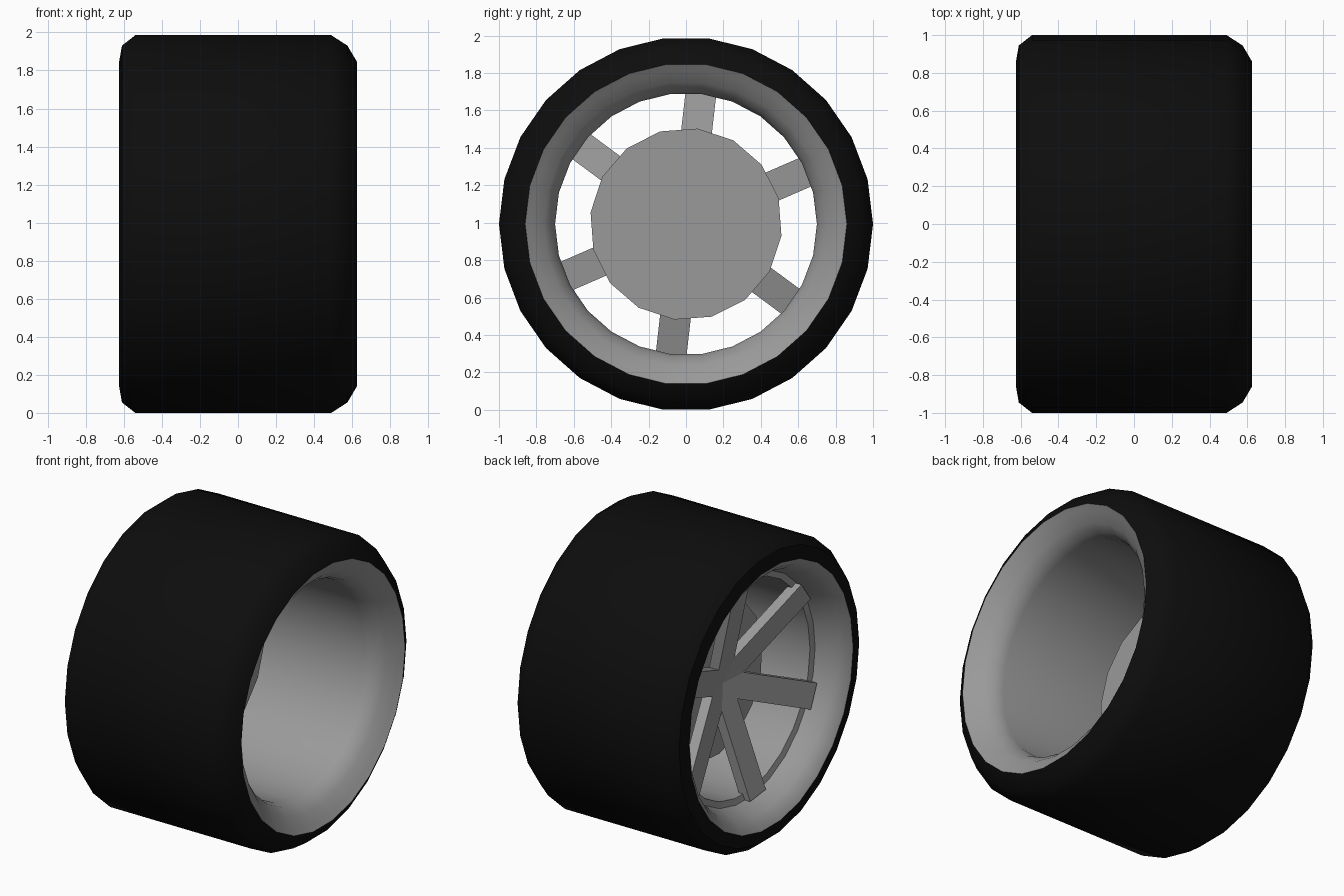
import bpy, bmesh, math
from mathutils import Matrix

if "Cube" in bpy.data.objects:
    bpy.data.objects.remove(bpy.data.objects["Cube"])

SIDES = 26
ZC = math.cos(math.pi / SIDES)      # wheel rests on a flat facet


def material(name, v):
    m = bpy.data.materials.new(name)
    m.diffuse_color = (v, v, v, 1)
    m.use_nodes = True
    m.node_tree.nodes["Principled BSDF"].inputs["Base Color"].default_value = m.diffuse_color
    return m


black = material("black_rubber", 0.004)
grey = material("grey_metal", 0.32)


def finish(bm, name, mat, smooth=None):
    bm.transform(Matrix.Translation((0, 0, ZC)))
    me = bpy.data.meshes.new(name)
    bm.to_mesh(me)
    bm.free()
    me.materials.append(mat)
    ob = bpy.data.objects.new(name, me)
    bpy.context.collection.objects.link(ob)
    if smooth:
        bpy.ops.object.select_all(action='DESELECT')
        ob.select_set(True)
        bpy.context.view_layer.objects.active = ob
        bpy.ops.object.shade_smooth_by_angle(angle=math.radians(smooth))
    return ob


def revolve(name, profile, mat, smooth):
    """Spin (x, radius) points round the x axle; rising x faces inward."""
    bm = bmesh.new()
    rings = []
    for x, r in profile:
        rings.append([bm.verts.new((x, r * math.cos(2 * math.pi * j / SIDES),
                                    r * math.sin(2 * math.pi * j / SIDES)))
                      for j in range(SIDES)])
    for a, b in zip(rings, rings[1:]):
        for j in range(SIDES):
            k = (j + 1) % SIDES
            bm.faces.new((a[j], b[j], b[k], a[k]))
    return finish(bm, name, mat, smooth)


# Tyre with bevelled shoulders
revolve("tyre", [(0.625, 0.86), (0.575, 0.945), (0.49, 1.0), (-0.54, 1.0),
                 (-0.61, 0.945), (-0.625, 0.86)], black, 40)

# Rim: outer lip with step, straight barrel, flared inner lip
revolve("rim", [(-0.625, 0.86), (-0.60, 0.82), (-0.55, 0.785), (-0.48, 0.755),
                (-0.43, 0.74), (-0.42, 0.70), (0.44, 0.70), (0.50, 0.715),
                (0.555, 0.76), (0.60, 0.825), (0.625, 0.86)], grey, 40)

# Brake disc behind the spokes
bm = bmesh.new()
bmesh.ops.create_cone(bm, cap_ends=True, segments=16, radius1=0.514,
                      radius2=0.514, depth=0.035)
bm.transform(Matrix.Rotation(math.radians(90), 4, 'Y'))
bm.transform(Matrix.Rotation(math.radians(-7), 4, 'X'))
bm.transform(Matrix.Translation((-0.185, 0, 0)))
finish(bm, "brake_disc", grey)

# Six spokes, dished outward from the hub to the rim
bm = bmesh.new()
for i in range(6):
    made = bmesh.ops.create_cube(bm, size=1)["verts"]
    for v in made:
        r = (v.co.y + 0.5) * 0.73
        v.co = (-0.235 - 0.275 * r + v.co.x * 0.07, r, v.co.z * 0.165)
    bmesh.ops.rotate(bm, verts=made, cent=(0, 0, 0),
                     matrix=Matrix.Rotation(math.radians(23.5 + 60 * i), 3, 'X'))
finish(bm, "spokes", grey)
